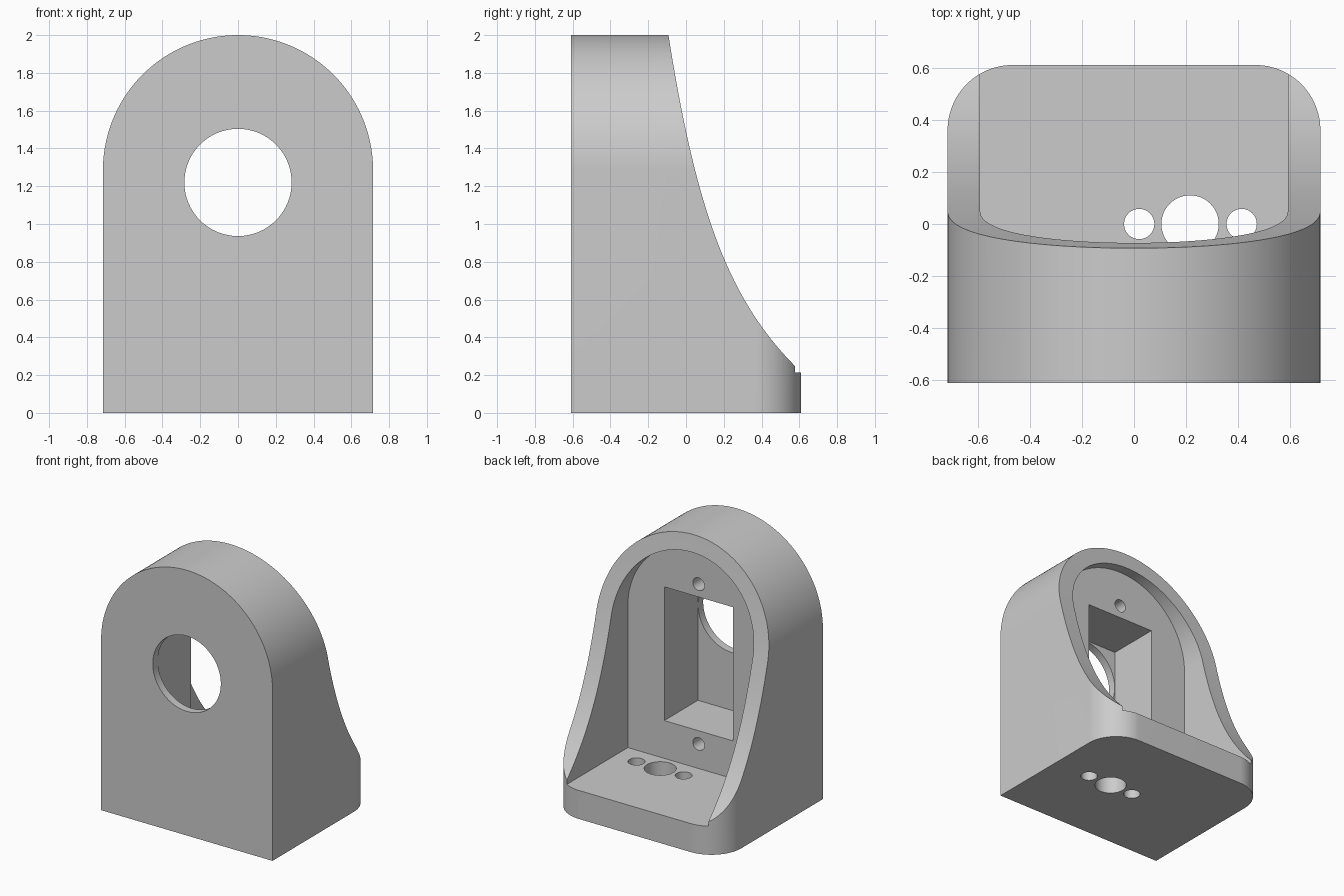
import bpy, bmesh
from math import sin, cos, pi
from mathutils import Vector
from mathutils.geometry import interpolate_bezier

if "Cube" in bpy.data.objects:
    bpy.data.objects.remove(bpy.data.objects["Cube"], do_unlink=True)

HALF, DEPTH, ARCH_Z = 0.715, 0.61, 1.285
WALL, FLOOR, BACK = 0.125, 0.215, -0.15


def prism(name, points, axis, start, end):
    """Extrude a 2D outline along an axis; outline is the other two axes in order."""
    place = {"x": lambda a, b: (start, a, b),
             "y": lambda a, b: (a, start, b),
             "z": lambda a, b: (a, b, start)}[axis]
    bm = bmesh.new()
    face = bm.faces.new([bm.verts.new(place(a, b)) for a, b in points])
    out = bmesh.ops.extrude_face_region(bm, geom=[face])
    shift = Vector([(end - start) * (axis == k) for k in "xyz"])
    verts = [g for g in out["geom"] if isinstance(g, bmesh.types.BMVert)]
    bmesh.ops.translate(bm, verts=verts, vec=shift)
    bmesh.ops.recalc_face_normals(bm, faces=bm.faces)
    mesh = bpy.data.meshes.new(name)
    bm.to_mesh(mesh)
    bm.free()
    obj = bpy.data.objects.new(name, mesh)
    bpy.context.collection.objects.link(obj)
    return obj


def arc(cx, cy, r, a0, a1, n):
    return [(cx + r * cos(a0 + (a1 - a0) * i / n),
             cy + r * sin(a0 + (a1 - a0) * i / n)) for i in range(n + 1)]


def circle(cx, cy, r, n=64):
    return arc(cx, cy, r, 0, 2 * pi, n)[:-1]


def arch(r, bottom):
    return [(-r, bottom), (r, bottom)] + arc(0, ARCH_Z, r, 0, pi, 96)


def combine(target, cutter, operation="DIFFERENCE"):
    mod = target.modifiers.new("cut", "BOOLEAN")
    mod.operation, mod.solver, mod.object = operation, "EXACT", cutter
    bpy.context.view_layer.objects.active = target
    bpy.ops.object.modifier_apply(modifier=mod.name)
    bpy.data.objects.remove(cutter, do_unlink=True)


# Arched block
body = prism("mounting_bracket", arch(HALF, 0), "y", -DEPTH, DEPTH)

# Rounded rear corners of the base
r = 0.25
right = arc(HALF - r, DEPTH - r, r, 0, pi / 2, 24)
right[-1] = (HALF - r, DEPTH)
left = [(-x, y) for x, y in reversed(right)]
footprint = ([(-0.9, -0.8), (0.9, -0.8), (0.9, DEPTH - r)] + right
             + left + [(-0.9, DEPTH - r)])
combine(body, prism("footprint", footprint, "z", -0.2, 2.2), "INTERSECT")

# Concave sweep of the side walls
sweep = interpolate_bezier(Vector((-0.093, 2, 0)), Vector((0.051, 1.093, 0)),
                           Vector((0.215, 0.61, 0)), Vector((0.58, 0.245, 0)), 48)
side = ([(0.9, 0.24), (0.9, -0.2), (-0.8, -0.2), (-0.8, 2.2), (-0.124, 2.2)]
        + [(p.x, p.y) for p in sweep])
combine(body, prism("side_sweep", side, "x", -1, 1), "INTERSECT")

# Open rear cavity, leaving wall rim and floor
combine(body, prism("cavity", arch(HALF - WALL, FLOOR), "y", BACK, 1))

# Rectangular pocket behind the thin front plate
w = 0.286
pocket = [(-w, 0.5), (w, 0.5), (w, 1.508), (-w, 1.508)]
combine(body, prism("pocket", pocket, "y", -0.55, 0))

# Round front opening
combine(body, prism("front_opening", circle(0, 1.22, 0.284), "y", -0.8, -0.45))

# Blind screw holes above and below the pocket
for z in (0.4, 1.605):
    combine(body, prism("screw_hole", circle(0, z, 0.048, 32), "y", -0.45, 0))

# Holes through the floor
for x, radius in ((0.02, 0.058), (0.215, 0.11), (0.413, 0.058)):
    combine(body, prism("floor_hole", circle(x, 0, radius, 48), "z", -0.2, 0.4))

# Single grey material
grey = bpy.data.materials.new("light_grey")
grey.use_nodes = True
colour = (0.6, 0.6, 0.6, 1)
grey.diffuse_color = colour
grey.node_tree.nodes["Principled BSDF"].inputs["Base Color"].default_value = colour
body.data.materials.clear()
body.data.materials.append(grey)

# Smooth curved walls with crisp edges
bpy.ops.object.select_all(action="DESELECT")
body.select_set(True)
bpy.context.view_layer.objects.active = body
bpy.ops.object.shade_smooth_by_angle(angle=pi / 6)
